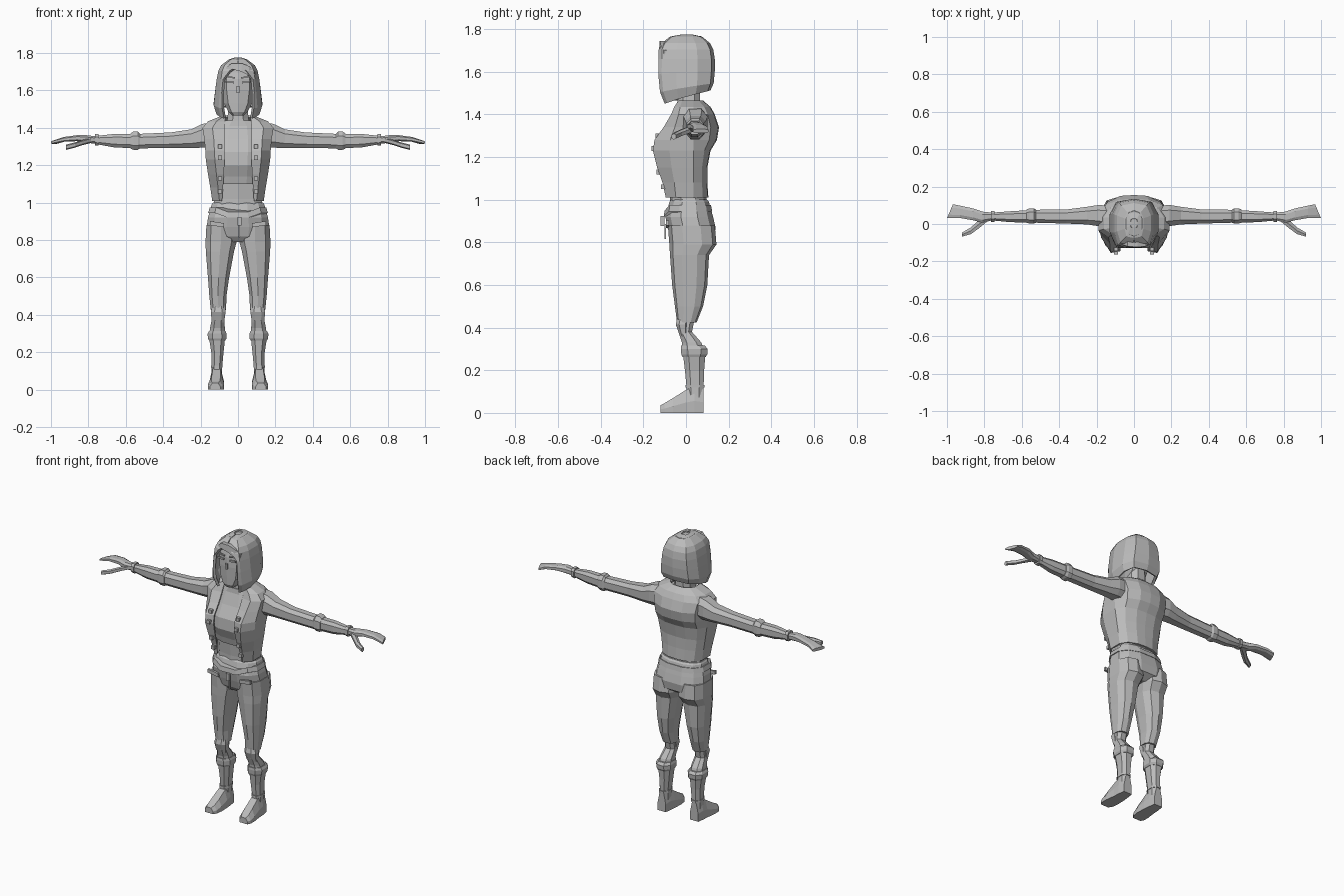
import bpy, bmesh, math
from mathutils import Vector

grey = bpy.data.materials.new("plain_grey")
grey.diffuse_color = (0.5, 0.5, 0.5, 1)


def finish(name, bm, mirror=False, thick=0):
    bmesh.ops.recalc_face_normals(bm, faces=bm.faces)
    me = bpy.data.meshes.new(name)
    bm.to_mesh(me)
    bm.free()
    me.materials.append(grey)
    ob = bpy.data.objects.new(name, me)
    bpy.context.collection.objects.link(ob)
    if thick:
        m = ob.modifiers.new("thickness", 'SOLIDIFY')
        m.thickness, m.offset = thick, -1
    if mirror:
        m = ob.modifiers.new("mirror", 'MIRROR')
        m.use_mirror_merge = False
    return ob


def loft(name, rings, closed=True, cap_start=True, cap_end=True, mirror=False, thick=0):
    bm = bmesh.new()
    rows = [[bm.verts.new(p) for p in r] for r in rings]
    n = len(rows[0])
    for a, b in zip(rows, rows[1:]):
        for i in range(n if closed else n - 1):
            j = (i + 1) % n
            bm.faces.new((a[i], a[j], b[j], b[i]))
    if cap_start:
        bm.faces.new(rows[0])
    if cap_end:
        bm.faces.new(rows[-1])
    return finish(name, bm, mirror, thick)


def oval(n, e=0.8, turn=0.5):
    pts = []
    for i in range(n):
        a = math.tau * (i + turn) / n
        c, s = math.cos(a), math.sin(a)
        pts.append((math.copysign(abs(c) ** e, c), math.copysign(abs(s) ** e, s)))
    return pts


def level(z, x0, x1, yf, yb, n=10, e=0.8):
    """Horizontal ring between x0..x1 and yf..yb."""
    return [((x0 + x1) / 2 + (x1 - x0) / 2 * c, (yf + yb) / 2 + (yb - yf) / 2 * s, z)
            for c, s in oval(n, e)]


def slice_x(x, y0, y1, z0, z1, n=8, e=0.75):
    """Upright ring across an arm, at distance x."""
    return [(x, (y0 + y1) / 2 + (y1 - y0) / 2 * c, (z0 + z1) / 2 + (z1 - z0) / 2 * s)
            for c, s in oval(n, e)]


def both(half):
    """Complete a half section that ends on the centre line."""
    return half + [(-x, y, z) for x, y, z in reversed(half[:-1])]


def box(name, c, s, mirror=False, tilt=0):
    bm = bmesh.new()
    bmesh.ops.create_cube(bm, size=1)
    for v in bm.verts:
        x, y, z = (v.co[i] * s[i] for i in range(3))
        v.co = Vector(c) + Vector((x, y, z + x * tilt))
    return finish(name, bm, mirror)


# Torso: bare midriff, cropped top, neck
loft("midriff", [level(z, -w, w, f, b) for z, w, f, b in [
    (0.94, .14, -.075, .10), (1.02, .132, -.075, .095), (1.14, .135, -.085, .09)]])
loft("top", [level(z, -w, w, f, b, 12) for z, w, f, b in [
    (1.10, .135, -.095, .09), (1.14, .14, -.105, .09), (1.20, .15, -.13, .09),
    (1.27, .155, -.125, .11), (1.34, .16, -.085, .12), (1.41, .14, -.055, .10),
    (1.44, .09, -.05, .08)]])
loft("neck", [level(z, -w, w, f, b, 8) for z, w, f, b in [
    (1.38, .075, -.05, .08), (1.45, .06, -.045, .07), (1.54, .052, -.04, .07)]])

# Open waistcoat
vest = []
for z, edge, w, f, b in [(1.01, .085, .138, -.095, .105), (1.08, .08, .148, -.11, .10),
                         (1.15, .075, .16, -.135, .10), (1.23, .072, .172, -.155, .115),
                         (1.28, .072, .175, -.148, .145), (1.34, .072, .18, -.105, .155),
                         (1.40, .072, .19, -.07, .135), (1.435, .07, .16, -.055, .115),
                         (1.465, .065, .085, -.035, .08)]:
    k = w * .72
    vest.append(both([(edge, f + .01, z), (max(k, edge + .008), f, z), (w, f * .5, z),
                      (w, .035, z), (w * .8, b * .75, z), (w * .4, b * .97, z), (0, b, z)]))
loft("waistcoat", vest, False, False, False, thick=0.012)
for z, y in [(1.06, -.108), (1.13, -.13), (1.24, -.153), (1.30, -.135)]:
    box("waistcoat_button", (.097, y, z), (.022, .018, .022), True)

# Arms
loft("arm", [slice_x(*r) for r in [
    (.10, -.03, .10, 1.29, 1.44), (.19, -.015, .105, 1.29, 1.425), (.25, -.005, .095, 1.29, 1.395),
    (.36, 0, .08, 1.29, 1.378), (.53, .005, .078, 1.288, 1.37), (.66, .008, .07, 1.293, 1.37),
    (.76, .018, .062, 1.312, 1.358)]], mirror=True)
loft("elbow_band", [slice_x(*r) for r in [
    (.525, .004, .08, 1.287, 1.372), (.535, 0, .086, 1.28, 1.383), (.56, 0, .086, 1.28, 1.383),
    (.575, .005, .08, 1.288, 1.372)]], mirror=True)
loft("wrist_band", [slice_x(*r) for r in [
    (.745, .01, .07, 1.303, 1.368), (.765, .01, .07, 1.305, 1.368)]], mirror=True)

# Hands: fanned fingers in one mitten plus a thumb
palm = [slice_x(.76, .018, .062, 1.315, 1.356), slice_x(.81, .005, .068, 1.318, 1.362),
        slice_x(.86, .018, .085, 1.328, 1.362), slice_x(.93, .03, .10, 1.325, 1.352),
        slice_x(.985, .03, .108, 1.312, 1.332)]
palm[-1] = [(1.0 - (y - .03) * .42, y, z) for x, y, z in palm[-1]]
loft("hand", palm, mirror=True)
loft("thumb", [slice_x(x, y - r, y + r, z - .014, z + .014, 6) for x, y, z, r in [
    (.78, .035, 1.335, .02), (.83, -.002, 1.322, .024), (.872, -.036, 1.308, .02),
    (.92, -.057, 1.296, .012)]], mirror=True)

# Trousers
loft("hips", [level(z, -w, w, f, b, 12) for z, w, f, b in [
    (.79, .09, -.05, .09), (.82, .165, -.075, .135), (.87, .172, -.09, .142),
    (.92, .165, -.10, .13), (.99, .145, -.08, .11), (1.0, .138, -.07, .10)]])
loft("trouser_leg", [level(z, *r) for z, *r in [
    (.88, .01, .172, -.085, .135), (.79, .004, .177, -.078, .143), (.74, .018, .175, -.075, .108),
    (.60, .045, .163, -.065, .10), (.50, .06, .155, -.052, .08), (.425, .062, .147, -.042, .05)]],
    mirror=True)
loft("waistband", [[(x, y, z - (.025 if y < -.04 and abs(x) < .11 else 0))
                    for x, y, z in level(zz, -w, w, f, b, 12)] for zz, w, f, b in [
    (.945, .164, -.108, .126), (.975, .155, -.103, .12)]])
box("belt_buckle", (.008, -.11, .90), (.022, .018, .045))
box("fly_seam", (.008, -.098, .85), (.008, .008, .07))
box("pocket_flap", (.112, -.086, .885), (.075, .014, .022), True, .15)

# Lower legs and boots
loft("shin", [level(z, *r, 8) for z, *r in [
    (.45, .07, .14, -.038, .045), (.38, .07, .142, -.038, .03), (.33, .068, .152, -.022, .075),
    (.28, .066, .158, -.018, .095), (.20, .075, .145, -.008, .088),
    (.12, .083, .143, 0, .085), (.07, .083, .145, 0, .083)]], mirror=True)
loft("knee_pad", [level(z, *r, 8) for z, *r in [
    (.45, .068, .14, -.042, .02), (.415, .064, .148, -.05, .015), (.36, .072, .142, -.03, .01)]],
    mirror=True)
loft("boot_cuff", [level(z, *r, 8) for z, *r in [
    (.315, .064, .158, -.026, .092), (.30, .058, .166, -.028, .106),
    (.275, .058, .164, -.026, .104), (.262, .066, .158, -.02, .096)]], mirror=True)
loft("ankle_band", [level(z, *r, 8) for z, *r in [
    (.13, .08, .147, -.006, .09), (.118, .08, .147, -.006, .09)]], mirror=True)
foot = []
for y, x0, x1, t in [(.082, .086, .143, .11), (.04, .08, .15, .125), (0, .076, .152, .108),
                     (-.06, .074, .16, .07), (-.10, .08, .16, .046), (-.12, .094, .15, .036)]:
    m = (x1 - x0) * .22
    foot.append([(x0, y, 0), (x1, y, 0), (x1, y, t * .45), (x1 - m, y, t), (x0 + m, y, t),
                 (x0, y, t * .45)])
loft("boot_foot", foot, mirror=True)

# Face
loft("face", [level(z, -w, w, f, b, 10, .75) for z, w, f, b in [
    (1.465, .03, -.10, -.03), (1.485, .052, -.112, .02), (1.53, .078, -.113, .06),
    (1.60, .09, -.115, .09), (1.66, .092, -.112, .10), (1.73, .08, -.095, .09)]])
box("nose", (0, -.117, 1.605), (.014, .012, .035))
box("eye", (.042, -.112, 1.645), (.042, .008, .01), True, .1)
box("eyebrow", (.042, -.113, 1.672), (.05, .008, .008), True, .2)

# Bobbed hair: open around the face, longer toward the front
hair = []
for z, edge, w, f, b, dip in [(1.495, .075, .115, -.10, .115, .045), (1.535, .085, .13, -.122, .13, .03),
                              (1.60, .087, .122, -.13, .135, .01), (1.66, .08, .114, -.128, .135, 0),
                              (1.705, .045, .105, -.128, .128, 0), (1.735, .003, .09, -.112, .112, 0),
                              (1.765, .003, .05, -.075, .075, 0), (1.775, .002, .02, -.02, .03, 0)]:
    k = max(w * .8, edge + .01)
    hair.append(both([(edge, f, z - dip), (k, f * .88, z - dip * .9), (w, f * .35, z - dip * .5),
                      (w, b * .4, z), (w * .75, b * .88, z + dip * .3), (0, b, z + dip * .4)]))
loft("hair", hair, False, False, False, thick=0.016)
loft("hair_crown", [level(z, -w, w, f, b, 10) for z, w, f, b in [
    (1.68, .098, -.105, .118), (1.735, .082, -.10, .10), (1.768, .045, -.065, .07)]])

# Swept fringe
loft("fringe", [[(x, y, z0), (x, y - .012, z0), (x, y - .008, z1), (x, y + .02, z1)] for x, y, z0, z1 in [
    (-.08, -.095, 1.665, 1.71), (-.035, -.112, 1.715, 1.745), (.02, -.115, 1.70, 1.745),
    (.06, -.112, 1.68, 1.73), (.092, -.095, 1.655, 1.70)]])
